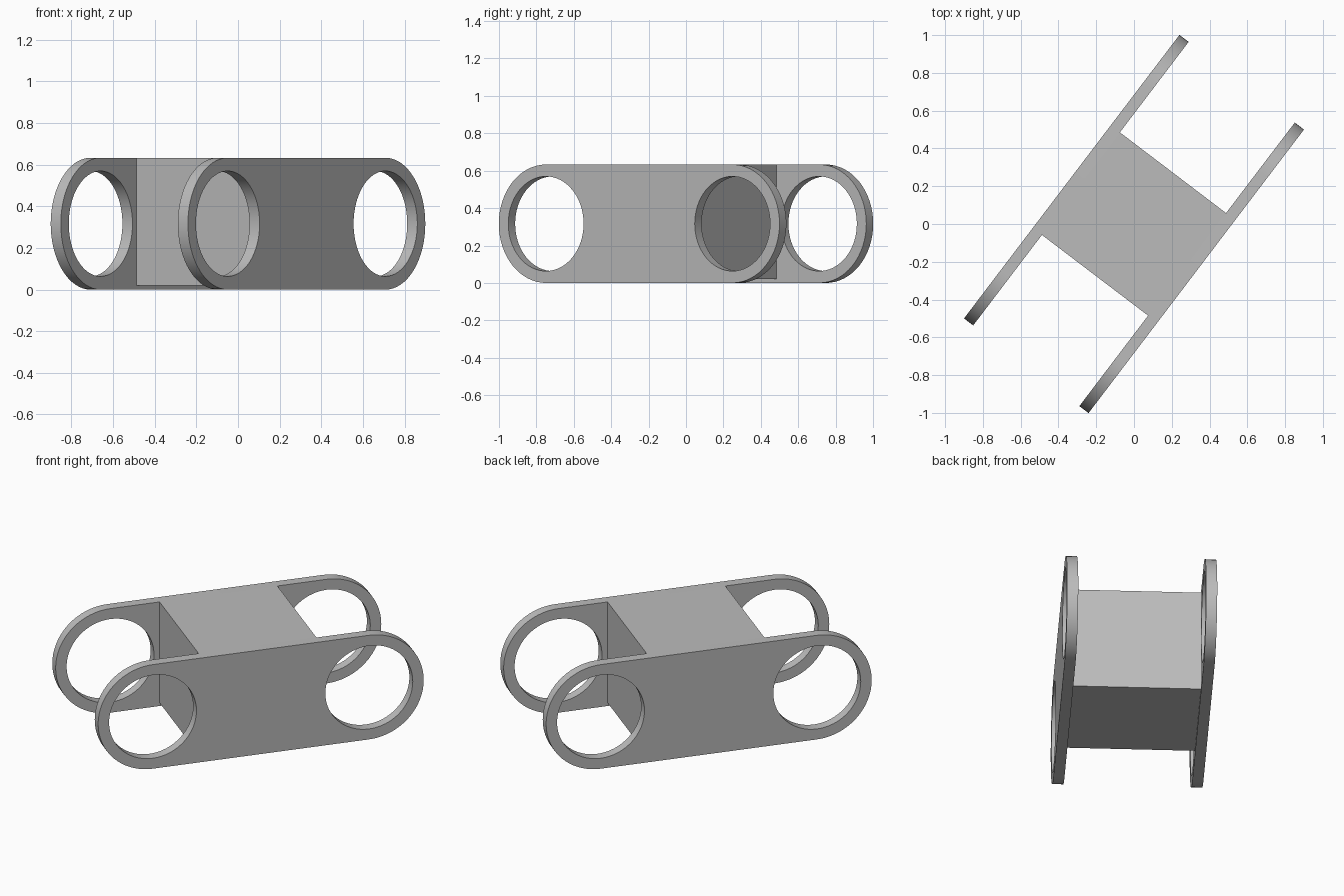
import bpy, bmesh
from math import sin, cos, pi, radians
from mathutils import Matrix

cube = bpy.data.objects.get("Cube")
if cube:
    bpy.data.objects.remove(cube)

RADIUS = 0.3165        # half the plate height
HOLE = 0.253
END = 0.626            # distance from middle to each hole centre
THICK = 0.061
OUTER = 0.414          # middle to outer plate face
BLOCK_HALF = 0.341
BLOCK_BOTTOM = 0.02
TURN = Matrix.Rotation(radians(52.77), 4, "Z")

grey = bpy.data.materials.new("plain grey")
grey.use_nodes = True
colour = (0.5, 0.5, 0.5, 1)
grey.diffuse_color = colour
grey.node_tree.nodes["Principled BSDF"].inputs["Base Color"].default_value = colour


def arc(cx, radius, start, sweep, steps):
    return [(cx + radius * cos(start + sweep * i / steps),
             radius * sin(start + sweep * i / steps)) for i in range(steps + 1)]


def add_object(name, mesh):
    obj = bpy.data.objects.new(name, mesh)
    bpy.context.collection.objects.link(obj)
    mesh.materials.clear()
    mesh.materials.append(grey)
    bpy.ops.object.select_all(action="DESELECT")
    obj.select_set(True)
    bpy.context.view_layer.objects.active = obj
    bpy.ops.object.shade_smooth_by_angle(angle=radians(30))
    return obj


def plate_mesh():
    # Rounded outline with a round hole at each end, filled and extruded
    outline = arc(END, RADIUS, -pi / 2, pi, 32) + arc(-END, RADIUS, pi / 2, pi, 32)
    holes = [arc(s * END, HOLE, 0, 2 * pi, 64)[:-1] for s in (-1, 1)]
    curve = bpy.data.curves.new("plate_profile", "CURVE")
    curve.dimensions = "2D"
    curve.fill_mode = "BOTH"
    curve.extrude = THICK / 2
    for loop in [outline] + holes:
        spline = curve.splines.new("POLY")
        spline.points.add(len(loop) - 1)
        for point, (x, y) in zip(spline.points, loop):
            point.co = (x, y, 0, 1)
        spline.use_cyclic_u = True
    helper = bpy.data.objects.new("plate_profile", curve)
    mesh = bpy.data.meshes.new_from_object(helper)
    bpy.data.objects.remove(helper)
    bm = bmesh.new()
    bm.from_mesh(mesh)
    bmesh.ops.remove_doubles(bm, verts=bm.verts, dist=0.0001)
    bmesh.ops.recalc_face_normals(bm, faces=bm.faces)
    bm.to_mesh(mesh)
    bm.free()
    return mesh


# Two parallel side plates
for name, side in (("left_plate", -1), ("right_plate", 1)):
    mesh = plate_mesh()
    place = Matrix.Translation((0, side * (OUTER - THICK / 2), RADIUS))
    mesh.transform(TURN @ place @ Matrix.Rotation(pi / 2, 4, "X"))
    add_object(name, mesh)

# Solid block joining the plates, flush on top
bm = bmesh.new()
bmesh.ops.create_cube(bm, size=1)
top = 2 * RADIUS
size = (2 * BLOCK_HALF, 2 * (OUTER - THICK), top - BLOCK_BOTTOM)
bmesh.ops.scale(bm, vec=size, verts=bm.verts)
bmesh.ops.translate(bm, vec=(0, 0, (top + BLOCK_BOTTOM) / 2), verts=bm.verts)
bm.transform(TURN)
mesh = bpy.data.meshes.new("centre_block")
bm.to_mesh(mesh)
bm.free()
add_object("centre_block", mesh)
